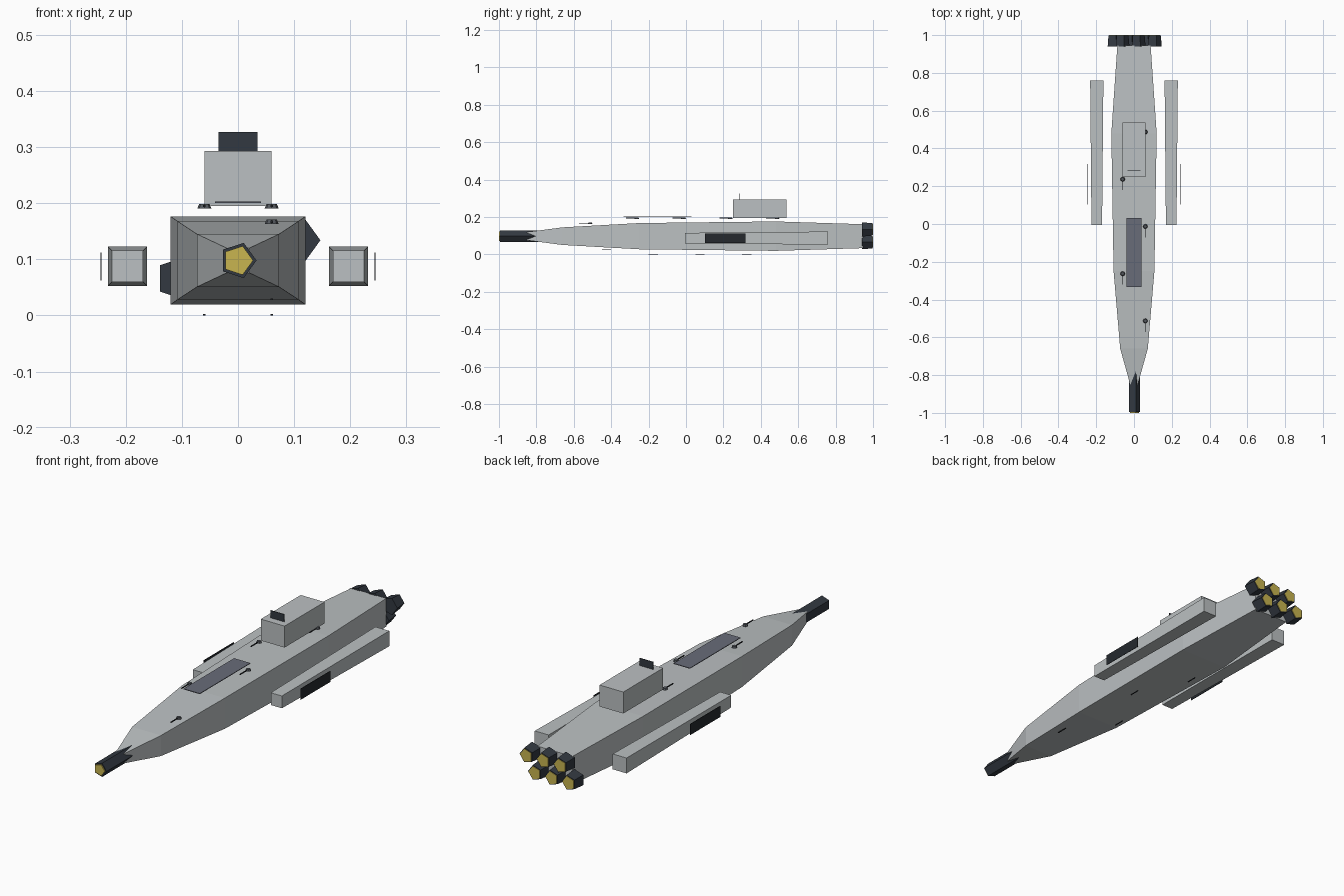
import bpy, bmesh, math
from mathutils import Matrix

cube = bpy.data.objects.get("Cube")
if cube:
    bpy.data.objects.remove(cube, do_unlink=True)


def material(name, rgb):
    m = bpy.data.materials.new(name)
    m.use_nodes = True
    m.diffuse_color = (*rgb, 1)
    m.node_tree.nodes["Principled BSDF"].inputs["Base Color"].default_value = (*rgb, 1)
    return m


HULL = material("hull grey", (0.5, 0.53, 0.54))
DARK = material("dark slate", (0.032, 0.04, 0.052))
GOLD = material("engine gold", (0.58, 0.46, 0.08))
DECK = material("deck blue grey", (0.14, 0.15, 0.19))
TURRET = material("turret grey", (0.09, 0.1, 0.115))
BLACK = material("panel black", (0.018, 0.022, 0.027))


def finish(name, bm, mat):
    bmesh.ops.recalc_face_normals(bm, faces=bm.faces[:])
    mesh = bpy.data.meshes.new(name)
    bm.to_mesh(mesh)
    bm.free()
    mesh.materials.append(mat)
    obj = bpy.data.objects.new(name, mesh)
    bpy.context.collection.objects.link(obj)
    return obj


def loft(name, stations, mat, x=0, z=0):
    """Rectangular sections (y, half width, half height) joined along y."""
    bm = bmesh.new()
    rings = [[bm.verts.new((x + sx * w, y, z + sz * h))
              for sx, sz in ((-1, -1), (1, -1), (1, 1), (-1, 1))]
             for y, w, h in stations]
    for a, b in zip(rings, rings[1:]):
        for i in range(4):
            j = (i + 1) % 4
            bm.faces.new((a[i], a[j], b[j], b[i]))
    bm.faces.new(rings[0])
    bm.faces.new(rings[-1])
    return finish(name, bm, mat)


def box(name, centre, size, mat):
    bm = bmesh.new()
    bmesh.ops.create_cube(bm, size=1, matrix=Matrix.Translation(centre) @ Matrix.Diagonal((*size, 1)))
    return finish(name, bm, mat)


def tube_y(name, x, z, y0, y1, r0, r1, mat, sides=5):
    """Tapered prism along y with one corner towards +x."""
    bm = bmesh.new()
    rings = [[bm.verts.new((x + r * math.cos(math.tau * i / sides), y,
                            z + r * math.sin(math.tau * i / sides)))
              for i in range(sides)] for y, r in ((y0, r0), (y1, r1))]
    for i in range(sides):
        j = (i + 1) % sides
        bm.faces.new((rings[0][i], rings[0][j], rings[1][j], rings[1][i]))
    for ring in rings:
        bm.faces.new(ring)
    return finish(name, bm, mat)


# Hull
MID = 0.098
loft("hull", [(-0.85, 0.02, 0.022), (-0.66, 0.073, 0.047), (-0.25, 0.108, 0.070),
              (0.48, 0.12, 0.0785), (0.945, 0.088, 0.064)], HULL, z=MID)

# Nose gun
tube_y("nose_barrel", 0, MID, -0.995, -0.76, 0.033, 0.033, DARK)
tube_y("nose_muzzle", 0, MID, -1.0, -0.99, 0.027, 0.027, GOLD)

# Two staggered rows of engines
STEP = 0.0855
for row, z, shift in (("upper", 0.134, 0.25), ("lower", 0.066, -0.25)):
    for k in (-1, 0, 1):
        x = (k + shift) * STEP
        tube_y(f"{row}_engine_{k + 2}", x, z, 0.94, 0.998, 0.04, 0.035, DARK)
        tube_y(f"{row}_engine_glow_{k + 2}", x, z, 0.99, 1.0, 0.031, 0.031, GOLD)

# Side pods with outer panels
for side, s in (("left", 1), ("right", -1)):
    loft(f"{side}_pod", [(-0.005, 0.028, 0.028), (0.76, 0.035, 0.035)], HULL, x=s * 0.197, z=0.0875)
    box(f"{side}_pod_panel", (s * 0.244, 0.21, 0.0875), (0.002, 0.215, 0.05), BLACK)

# Command tower, window and deck plate
box("tower", (0, 0.394, 0.244), (0.12, 0.288, 0.098), HULL)
box("tower_window", (0, 0.285, 0.31), (0.07, 0.003, 0.034), DARK)
box("deck_plate", (0, -0.152, 0.202), (0.082, 0.365, 0.003), DECK)

# Alternating deck turrets and keel guns
for i in range(5):
    x = 0.06 if i % 2 == 0 else -0.06
    y = -0.513 + 0.25 * i
    z = 0.167 if i == 0 else 0.195
    bm = bmesh.new()
    bmesh.ops.create_cone(bm, cap_ends=True, segments=8, radius1=0.0125, radius2=0.009,
                          depth=0.008, matrix=Matrix.Translation((x, y, z)))
    finish(f"turret_{i + 1}", bm, TURRET)
    box(f"turret_barrel_{i + 1}", (x, y - 0.03, z), (0.004, 0.056, 0.004), BLACK)
    if i < 4:
        box(f"keel_gun_{i + 1}", (x, -0.425 + 0.25 * i, 0.029 if i == 0 else 0.0015),
            (0.004, 0.05, 0.003), BLACK)
